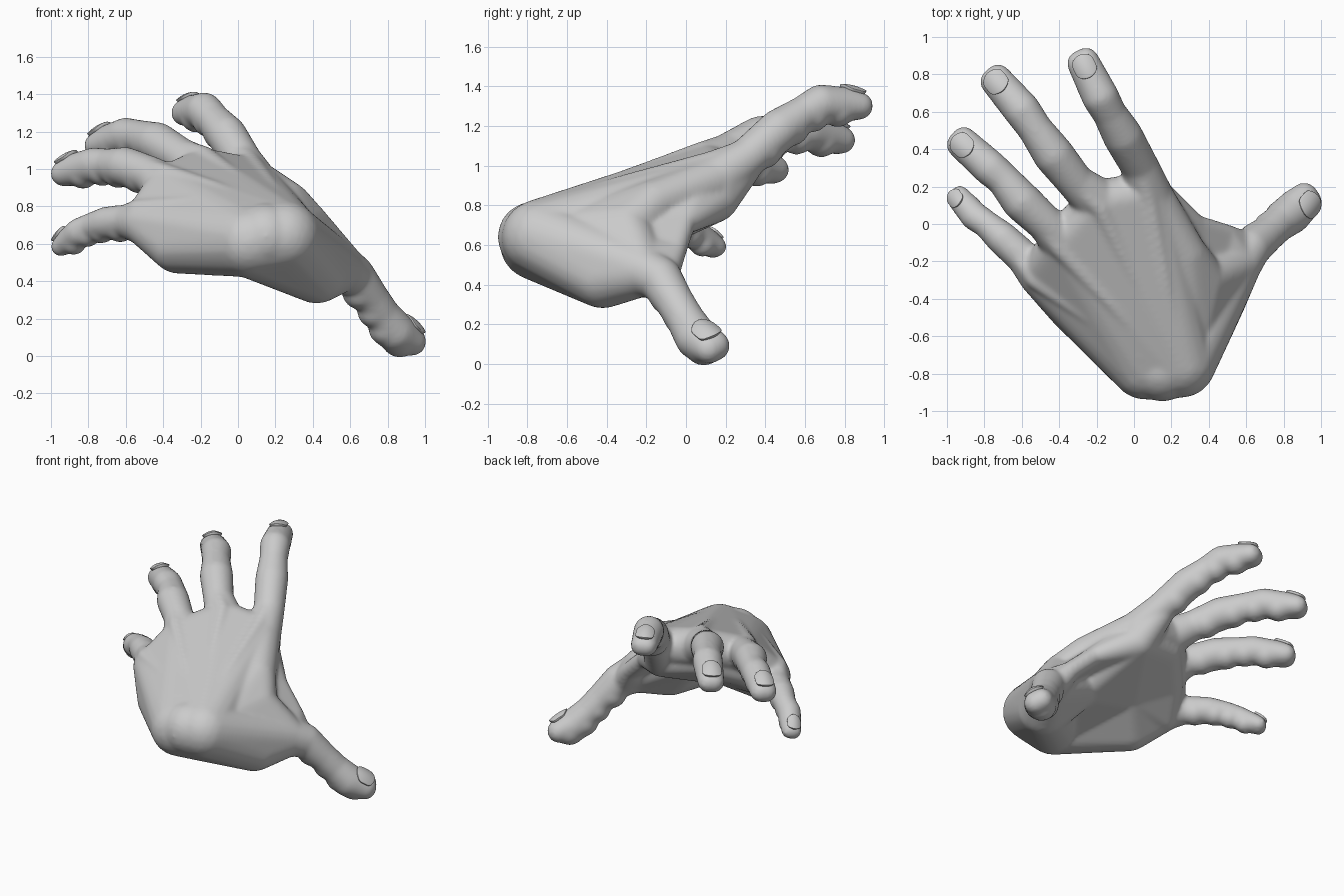
import bpy, bmesh
from mathutils import Vector, Matrix

if "Cube" in bpy.data.objects:
    bpy.data.objects.remove(bpy.data.objects["Cube"])

verts, faces = [], []


def hull(*balls):
    """Add the convex hull of some (x, y, z, radius) balls to the flesh."""
    bm = bmesh.new()
    for x, y, z, r in balls:
        bmesh.ops.create_icosphere(bm, subdivisions=3, radius=r,
                                   matrix=Matrix.Translation((x, y, z)))
    pts = [v.co.copy() for v in bm.verts]
    bm.free()
    bm = bmesh.new()
    for p in pts:
        bm.verts.new(p)
    bmesh.ops.convex_hull(bm, input=bm.verts[:])
    bmesh.ops.delete(bm, geom=[v for v in bm.verts if not v.link_faces], context='VERTS')
    bmesh.ops.recalc_face_normals(bm, faces=bm.faces[:])
    bm.verts.index_update()
    base = len(verts)
    verts.extend(v.co.copy() for v in bm.verts)
    faces.extend([base + v.index for v in f.verts] for f in bm.faces)
    bm.free()


def chain(balls):
    for a, b in zip(balls, balls[1:]):
        hull(a, b)


def shifted(ball, offset, r):
    return (*(Vector(ball[:3]) + Vector(offset)), r)


def nail(name, tip, along, side, n, w, l):
    """Curved, rounded plate on the back of a fingertip."""
    N = 12
    bm = bmesh.new()
    grid = []
    for i in range(N + 1):
        row = []
        for j in range(N + 1):
            u, v = 2 * i / N - 1, 2 * j / N - 1
            a = u * (1 - 0.3 * v ** 4)
            b = v * (1 - 0.22 * u * u)
            h = tip[3] * (0.94 - 0.26 * a * a - 0.18 * b - 0.09 * b * b)
            row.append(bm.verts.new(Vector(tip[:3]) + side * a * w + along * (b * l - 0.008) + n * h))
        grid.append(row)
    for i in range(N):
        for j in range(N):
            bm.faces.new((grid[i][j], grid[i + 1][j], grid[i + 1][j + 1], grid[i][j + 1]))
    bmesh.ops.recalc_face_normals(bm, faces=bm.faces[:])
    me = bpy.data.meshes.new(name)
    bm.to_mesh(me)
    bm.free()
    me.shade_smooth()
    ob = bpy.data.objects.new(name, me)
    bpy.context.collection.objects.link(ob)
    m = ob.modifiers.new("thickness", 'SOLIDIFY')
    m.thickness = 0.02
    m.offset = 0
    m = ob.modifiers.new("soft_edge", 'BEVEL')
    m.width = 0.006
    m.segments = 2


def finger(name, balls, normal, w, l):
    """Chain of joints, soft palm-side pads, a flattened tip and a nail."""
    tip = balls[-1]
    along = (Vector(tip[:3]) - Vector(balls[-2][:3])).normalized()
    n = Vector(normal)
    n = (n - along * n.dot(along)).normalized()
    side = along.cross(n)
    chain(balls[:-1])
    r = tip[3]
    low = -n * r * 0.1 + along * r * 0.2
    hull(balls[-2], shifted(tip, side * r * 0.2 + low, r * 0.78),
         shifted(tip, -side * r * 0.2 + low, r * 0.78),
         shifted(tip, -along * r * 0.5, r * 0.96))
    up = Vector(normal).normalized()
    for a, b in zip(balls[1:], balls[2:]):
        mid = (Vector(a) + Vector(b)) / 2
        hull((*(mid.xyz - up * 0.027), mid.w * 0.95))
    nail(name + "_nail", tip, along, side, n, w, l)


# fingers
index = [(0.08, 0.15, 0.93, 0.13), (0.03, 0.31, 1.04, 0.102), (-0.06, 0.47, 1.18, 0.108),
         (-0.13, 0.59, 1.26, 0.092), (-0.18, 0.68, 1.31, 0.1), (-0.265, 0.85, 1.31, 0.09)]
middle = [(-0.18, 0.11, 0.98, 0.13), (-0.31, 0.22, 1.07, 0.1), (-0.43, 0.37, 1.14, 0.11),
          (-0.53, 0.51, 1.17, 0.093), (-0.60, 0.61, 1.175, 0.1), (-0.73, 0.76, 1.14, 0.09)]
ring = [(-0.37, -0.1, 0.90, 0.125), (-0.47, 0.0, 0.97, 0.1), (-0.60, 0.12, 1.01, 0.108),
        (-0.70, 0.24, 1.02, 0.09), (-0.77, 0.30, 1.02, 0.096), (-0.91, 0.425, 0.99, 0.09)]
pinky = [(-0.50, -0.27, 0.71, 0.12), (-0.59, -0.18, 0.72, 0.092), (-0.70, -0.08, 0.71, 0.09),
         (-0.79, 0.0, 0.69, 0.074), (-0.85, 0.04, 0.66, 0.078), (-0.935, 0.135, 0.60, 0.068)]
thumb = [(0.55, -0.22, 0.47, 0.13), (0.62, -0.13, 0.43, 0.112), (0.71, -0.055, 0.31, 0.098),
         (0.77, 0.0, 0.22, 0.098), (0.84, 0.055, 0.13, 0.11), (0.91, 0.115, 0.10, 0.1)]
finger("index", index, (-0.05, 0, 1), 0.056, 0.065)
finger("middle", middle, (-0.2, 0.1, 0.95), 0.06, 0.065)
finger("ring", ring, (-0.4, 0.2, 0.87), 0.058, 0.065)
finger("pinky", pinky, (-0.55, 0.2, 0.8), 0.042, 0.05)
finger("thumb", thumb, (0.4, -0.15, 0.88), 0.066, 0.066)

# wrist and palm slabs
wrist_r, wrist_l = (0.25, -0.74, 0.64, 0.19), (0.06, -0.75, 0.61, 0.19)
heel, thenar = (-0.32, -0.43, 0.59, 0.15), (0.42, -0.42, 0.45, 0.17)
hollow_r, hollow_l = (0.20, -0.28, 0.65, 0.13), (-0.14, -0.24, 0.70, 0.13)
hull(wrist_r, wrist_l, index[0], middle[0])
hull(wrist_r, wrist_l, middle[0], ring[0])
hull(wrist_l, heel, ring[0], pinky[0])
hull(wrist_r, wrist_l, thenar)
hull(wrist_r, thenar, thumb[0], hollow_r)
hull(wrist_l, heel, pinky[0], hollow_l)
hull(wrist_r, wrist_l, hollow_r, hollow_l)
hull((0.15, -0.77, 0.64, 0.18))

# pads under the knuckles
index_pad, middle_pad = (0.09, 0.15, 0.83, 0.115), (-0.18, 0.09, 0.88, 0.11)
ring_pad, pinky_pad = (-0.36, -0.10, 0.79, 0.11), (-0.46, -0.27, 0.67, 0.11)
hull(index_pad, middle_pad, hollow_r, hollow_l)
hull(middle_pad, ring_pad, hollow_l)
hull(ring_pad, pinky_pad, hollow_l)
hull(index_pad, index[0], shifted(index[1], (0, -0.02, -0.05), 0.09))

# web of skin and muscle between thumb and index finger
web_a, web_b = (0.33, -0.01, 0.71, 0.06), (0.49, -0.06, 0.56, 0.06)
root = (0.31, -0.55, 0.66, 0.13)
bulge_a, bulge_b = (0.27, -0.16, 0.81, 0.12), (0.37, -0.30, 0.69, 0.125)
hull(index_pad, shifted(index[0], (0.03, -0.05, -0.03), 0.09), web_a, root)
hull(web_a, web_b, root)
hull(web_b, shifted(thumb[1], (-0.03, 0, 0), 0.09), thumb[0], root)
hull(shifted(index[0], (0.01, 0, 0), 0.12), bulge_a, root)
hull(bulge_a, bulge_b, root)
hull(bulge_b, thumb[0], root)

# tendons fanning over the back of the hand
for f, x, lift in ((index, 0.25, 0.02), (middle, 0.2, 0.012), (ring, 0.13, 0.02), (pinky, 0.04, 0.03)):
    n = Vector((-0.35, -0.3, 0.89)) if f in (ring, pinky) else Vector((0, -0.3, 0.95))
    top = shifted(f[0], n * (f[0][3] - 0.038), 0.056)
    start = (x, -0.70, 0.79, 0.045)
    mid = tuple((a + b) / 2 for a, b in zip(start, top))
    chain([start, (*mid[:2], mid[2] + lift, 0.038), top,
           shifted(f[1], n * 0.04, 0.056)])

# fuse everything into one smooth skin
me = bpy.data.meshes.new("hand")
me.from_pydata(verts, [], faces)
hand = bpy.data.objects.new("hand", me)
bpy.context.collection.objects.link(hand)
m = hand.modifiers.new("fuse", 'REMESH')
m.mode = 'VOXEL'
m.voxel_size = 0.012
m.use_smooth_shade = True
m = hand.modifiers.new("soften", 'SMOOTH')
m.factor = 0.5
m.iterations = 16
